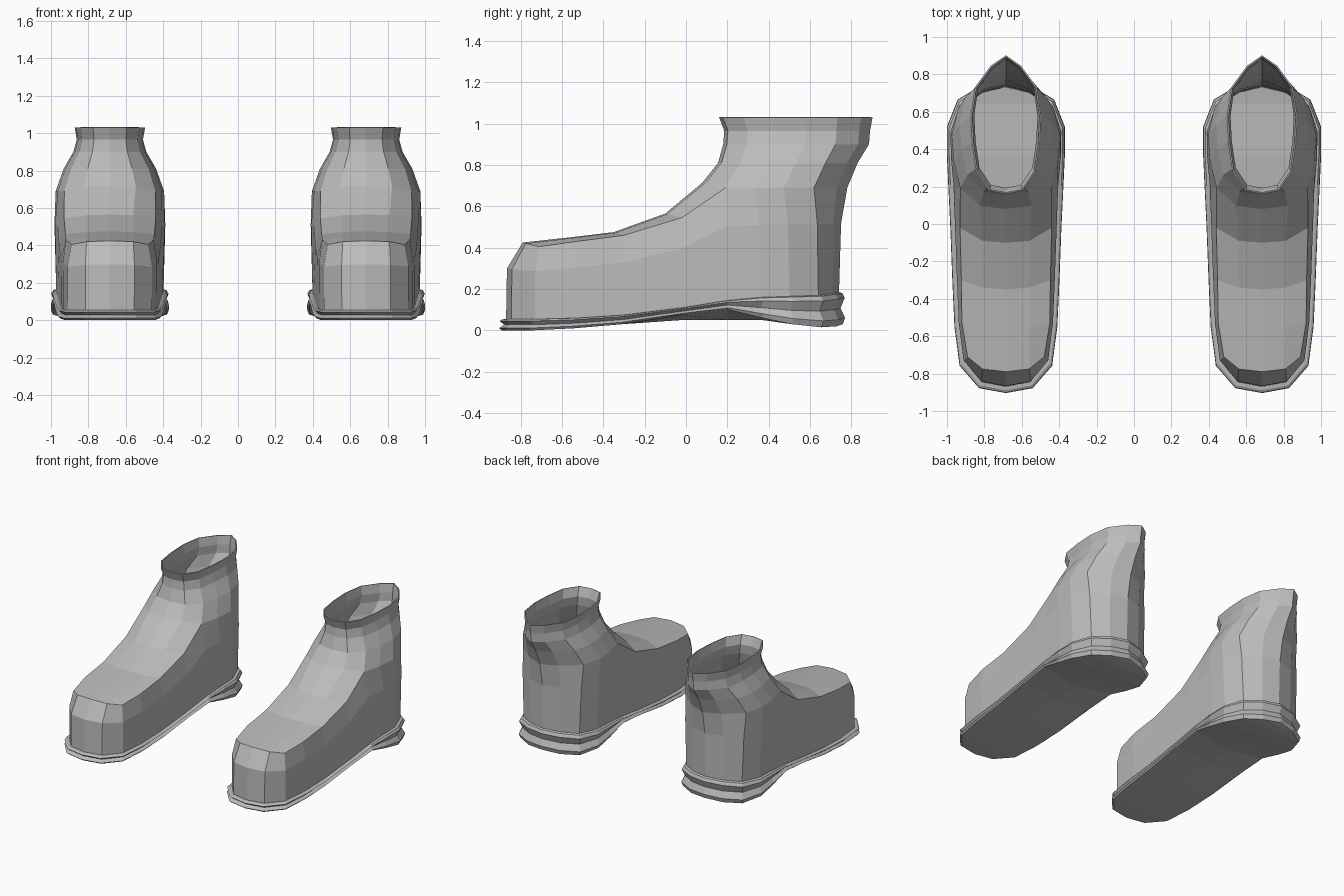
import bpy
import bmesh
from mathutils import Vector

cube = bpy.data.objects.get("Cube")
if cube:
    bpy.data.objects.remove(cube, do_unlink=True)

grey = bpy.data.materials.new("plain_grey")
grey.use_nodes = True
grey.diffuse_color = (0.5, 0.5, 0.5, 1)
grey.node_tree.nodes["Principled BSDF"].inputs["Base Color"].default_value = (0.5, 0.5, 0.5, 1)

# Half outline of the foot, toe to heel: x, y, sole underside z, welt top z
OUTLINE = [
    (0, -.87, 0, .055), (.13, -.845, 0, .055), (.225, -.73, 0, .055),
    (.25, -.53, .01, .06), (.26, -.3, .03, .075), (.27, -.02, .075, .11),
    (.28, .2, .1, .145), (.287, .36, .06, .16), (.287, .5, .03, .165),
    (.235, .64, .015, .17), (.125, .71, .02, .18), (0, .74, .03, .185)]
# Crease between side wall and vamp
CREASE = [(0, -.79, .425), (.125, -.775, .42), (.205, -.71, .405),
          (.235, -.53, .43), (.238, -.3, .46), (.245, -.02, .545)]
# Middle line of the vamp: y, z
VAMP = [(-.56, .45), (-.35, .475), (-.1, .565)]
# Half outline of the shaft opening in unit size, front to back
SHAFT = [(0, 0), (.48, .025), (.84, .16), (.96, .36), (1, .56),
         (.88, .77), (.43, .925), (0, 1)]
# Shaft rings: front y, back y, half width, front z, side z
RINGS = [(.08, .78, .29, .715, .69), (.155, .83, .247, .81, .81),
         (.18, .885, .195, .9, .9), (.185, .89, .177, .965, .965),
         (.16, .902, .188, 1.03, 1.03)]


def flip(p):
    return (-p[0], p[1], p[2])


def full(half):
    return list(half) + [flip(p) for p in reversed(half[1:-1])]


def add(bm, points):
    return [bm.verts.new(p) for p in points]


def bridge(bm, a, b, closed=True):
    n = len(a)
    for i in range(n if closed else n - 1):
        j = (i + 1) % n
        bm.faces.new((a[i], a[j], b[j], b[i]))


def cap(bm, loop, lowest):
    """Close a mirrored loop with strips that share a middle line."""
    n, half = len(loop), len(loop) // 2
    mids = [bm.verts.new((0, loop[i].co.y, min(loop[i].co.z, lowest)))
            for i in range(1, half)]
    for side in (1, -1):
        edge = [loop[side * i % n] for i in range(half + 1)]
        bm.faces.new((edge[0], edge[1], mids[0]))
        for i in range(1, half - 1):
            bm.faces.new((edge[i], edge[i + 1], mids[i], mids[i - 1]))
        bm.faces.new((edge[half - 1], edge[half], mids[-1]))


def make_pair(name, bm, thickness=0):
    bmesh.ops.recalc_face_normals(bm, faces=bm.faces)
    mesh = bpy.data.meshes.new(name)
    bm.to_mesh(mesh)
    bm.free()
    mesh.materials.append(grey)
    for side, x in (("left", .685), ("right", -.685)):
        ob = bpy.data.objects.new(side + "_" + name, mesh)
        ob.location.x = x
        bpy.context.collection.objects.link(ob)
        if thickness:
            mod = ob.modifiers.new("thickness", "SOLIDIFY")
            mod.thickness = thickness
            mod.offset = -1


def shaft_ring(front, back, width, zf, zs):
    return [(u * width, front + v * (back - front), zf if i < 2 else zs)
            for i, (u, v) in enumerate(SHAFT)]


# Upper: side wall, vamp and shaft in one shell
bm = bmesh.new()
first = shaft_ring(*RINGS[0])
base = [(x, y, w) for x, y, b, w in OUTLINE]
top = CREASE + first[2:]
middle = []
for i, (p, q) in enumerate(zip(base, top)):
    m = Vector(p).lerp(Vector(q), .25 if i > 5 else .05)
    m.x *= 1.03 if i > 5 else 1.01
    m.z = p[2] + .66 * (q[2] - p[2])
    middle.append(tuple(m))
wall = [add(bm, full(r)) for r in (base, middle, top)]
bridge(bm, wall[0], wall[1])
bridge(bm, wall[1], wall[2])
rim = wall[2]
n = len(rim)

rows = [[rim[2], rim[1], rim[0], rim[-1], rim[-2]]]
for i, (y, z) in enumerate(VAMP, 3):
    rows.append([rim[i]] + add(bm, [(.125, y + .01, z - .003), (0, y, z),
                                    (-.125, y + .01, z - .003)]) + [rim[n - i]])
front = add(bm, [first[1], first[0], flip(first[1])])
rows.append([rim[6]] + front + [rim[n - 6]])
for a, b in zip(rows, rows[1:]):
    bridge(bm, a, b, closed=False)

ring = [front[1], front[0]] + rim[6:n - 5] + [front[2]]
for spec in RINGS[1:]:
    nxt = add(bm, full(shaft_ring(*spec)))
    bridge(bm, ring, nxt)
    ring = nxt
make_pair("boot_upper", bm, .008)

# Sole: flared welt, groove, flared tread edge and arched underside
bm = bmesh.new()
loops = []
for t, grow in ((1, 0), (.97, .018), (.82, .03), (.5, .008), (.2, .032), (0, .02)):
    half = [(x * (1 + grow / .32), y * (1 + grow / .82), b + t * (w - b))
            for x, y, b, w in OUTLINE]
    loops.append(add(bm, full(half)))
for a, b in zip(loops, loops[1:]):
    bridge(bm, a, b)
cap(bm, loops[0], 1)
cap(bm, loops[-1], .05)
make_pair("boot_sole", bm)
